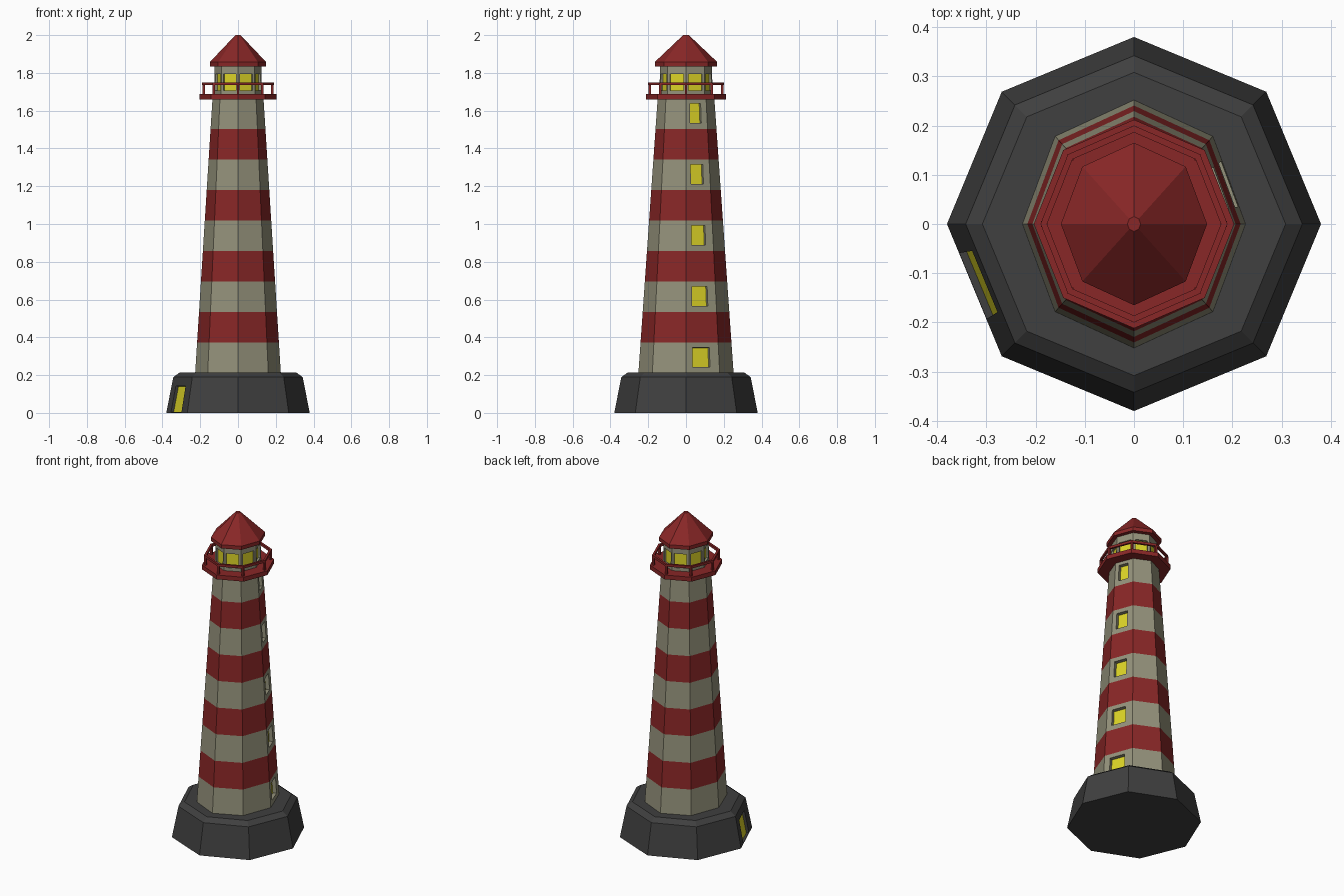
import bpy, bmesh, math
from mathutils import Vector

cube = bpy.data.objects.get("Cube")
if cube:
    bpy.data.objects.remove(cube)

SIDES = 8


def material(name, rgb):
    m = bpy.data.materials.new(name)
    m.use_nodes = True
    m.diffuse_color = (*rgb, 1)
    m.node_tree.nodes["Principled BSDF"].inputs["Base Color"].default_value = (*rgb, 1)
    return m


CREAM = material("cream plaster", (0.30, 0.29, 0.20))
RED = material("red paint", (0.25, 0.02, 0.02))
STONE = material("dark stone", (0.05, 0.05, 0.05))
GLOW = material("yellow glass", (0.72, 0.66, 0.02))


def point(i, r, z, sx):
    a = math.tau * i / SIDES
    return Vector((r * sx * math.cos(a), r * math.sin(a), z))


def quad(bm, pts, mat=0):
    bm.faces.new([bm.verts.new(p) for p in pts]).material_index = mat


def recess(bm, corners, window, depth, wall_mat, glass_mat):
    """Replace a wall panel by a frame around a sunken glass pane."""
    a, b, c, d = corners
    u0, u1, v0, v1 = window
    normal = (b - a).cross(d - a).normalized()
    hole = [a.lerp(b, u).lerp(d.lerp(c, u), v)
            for u, v in ((u0, v0), (u1, v0), (u1, v1), (u0, v1))]
    pane = [p - normal * depth for p in hole]
    for k in range(4):
        n = (k + 1) % 4
        quad(bm, (corners[k], corners[n], hole[n], hole[k]), wall_mat)
        quad(bm, (hole[k], hole[n], pane[n], pane[k]), wall_mat)
    quad(bm, pane, glass_mat)


def finish(bm, name, mats):
    bmesh.ops.remove_doubles(bm, verts=bm.verts, dist=0.0002)
    bmesh.ops.recalc_face_normals(bm, faces=bm.faces)
    mesh = bpy.data.meshes.new(name)
    bm.to_mesh(mesh)
    bm.free()
    for m in mats:
        mesh.materials.append(m)
    obj = bpy.data.objects.new(name, mesh)
    bpy.context.collection.objects.link(obj)
    return obj


def octagon_solid(name, profile, mats, sx=1.0, band_mat=None, window=None, closed=False):
    """Stack of eight-sided rings; window(band, side) may give a recess."""
    bm = bmesh.new()
    rings = profile + profile[:1] if closed else profile
    for band, ((r0, z0), (r1, z1)) in enumerate(zip(rings, rings[1:])):
        mat = band_mat(band) if band_mat else 0
        for i in range(SIDES):
            corners = [point(i, r0, z0, sx), point(i + 1, r0, z0, sx),
                       point(i + 1, r1, z1, sx), point(i, r1, z1, sx)]
            hole = window(band, i) if window else None
            if hole:
                recess(bm, corners, hole[:4], hole[4], mat, len(mats) - 1)
            else:
                quad(bm, corners, mat)
    if not closed:
        for r, z in (profile[0], profile[-1]):
            quad(bm, [point(i, r, z, sx) for i in range(SIDES)])
    return finish(bm, name, mats)


# Stone base with the doorway
octagon_solid("stone_base", [(0.38, 0), (0.342, 0.19), (0.308, 0.214)], [STONE, GLOW],
              window=lambda band, i: (0.22, 0.72, 0.02, 0.75, 0.015)
              if band == 0 and i == 4 else None)

# Striped tapering tower with a column of windows in the pale bands
BANDS = 9
Z0, Z1, R0, R1 = 0.21, 1.665, 0.252, 0.15
tower = [(R0 + (R1 - R0) * k / BANDS, Z0 + (Z1 - Z0) * k / BANDS) for k in range(BANDS + 1)]
octagon_solid("tower", tower, [CREAM, RED, GLOW], 0.9,
              band_mat=lambda band: band % 2,
              window=lambda band, i: (0.2, 0.72, 0.2, 0.84, 0.022)
              if band % 2 == 0 and i == 0 else None)

# Gallery deck
octagon_solid("gallery_deck", [(0.212, 1.66), (0.212, 1.687)], [RED], 0.96)

# Lantern room, glazed on every side
octagon_solid("lantern_room", [(0.14, 1.685), (0.138, 1.84)], [CREAM, GLOW], 0.9,
              window=lambda band, i: (0.13, 0.87, 0.14, 0.7, 0.012))

# Roof with a shallow eave
octagon_solid("roof", [(0.165, 1.835), (0.165, 1.858), (0.015, 2.0)], [RED], 0.9)

# Gallery railing: an eight-sided rail on corner posts
octagon_solid("gallery_rail", [(0.186, 1.735), (0.2, 1.735), (0.2, 1.75), (0.186, 1.75)],
              [RED], 0.95, closed=True)
posts = bmesh.new()
for i in range(SIDES):
    made = bmesh.ops.create_cube(posts, size=1)["verts"]
    bmesh.ops.scale(posts, verts=made, vec=(0.013, 0.013, 0.06))
    bmesh.ops.translate(posts, verts=made, vec=point(i, 0.192, 1.712, 0.95))
finish(posts, "railing_posts", [RED])
